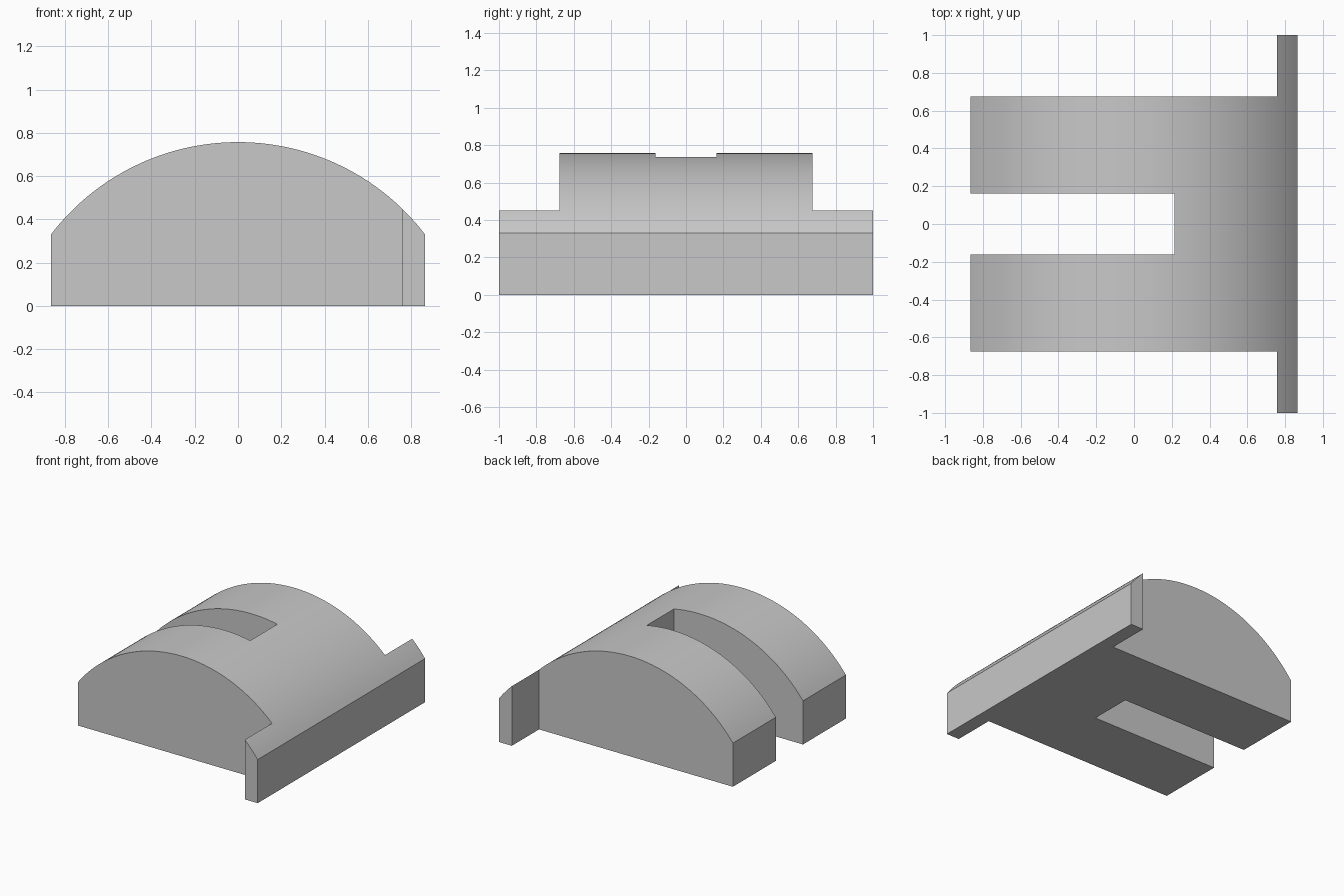
import bpy
import bmesh
from math import asin, sin, cos, radians
from mathutils import Vector

default = bpy.data.objects.get("Cube")
if default:
    bpy.data.objects.remove(default, do_unlink=True)

HALF_X, HALF_Y = 0.865, 1.0
TOP, RADIUS = 0.757, 1.089
ARC_STEPS = 64

grey = bpy.data.materials.new("plain grey")
grey.use_nodes = True
colour = (0.58, 0.58, 0.58, 1)
grey.diffuse_color = colour
grey.node_tree.nodes["Principled BSDF"].inputs["Base Color"].default_value = colour


def prism(name, outline, direction):
    """Extrude a closed outline of 3D points along a direction."""
    bm = bmesh.new()
    face = bm.faces.new([bm.verts.new(p) for p in outline])
    result = bmesh.ops.extrude_face_region(bm, geom=[face])
    moved = [g for g in result["geom"] if isinstance(g, bmesh.types.BMVert)]
    bmesh.ops.translate(bm, verts=moved, vec=Vector(direction))
    bmesh.ops.recalc_face_normals(bm, faces=bm.faces)
    mesh = bpy.data.meshes.new(name)
    bm.to_mesh(mesh)
    bm.free()
    mesh.materials.append(grey)
    obj = bpy.data.objects.new(name, mesh)
    bpy.context.collection.objects.link(obj)
    return obj


# Arched block: flat base, short upright ends, circular top
sweep = asin(HALF_X / RADIUS)
angles = [sweep * (1 - 2 * i / ARC_STEPS) for i in range(ARC_STEPS + 1)]
arch = [(RADIUS * sin(a), -HALF_Y, TOP - RADIUS + RADIUS * cos(a)) for a in angles]
arch += [(-HALF_X, -HALF_Y, 0), (HALF_X, -HALF_Y, 0)]
body = prism("arched_body", arch, (0, 2 * HALF_Y, 0))

# Plan shape: wide flange on the left, two arms with a slot between them
FLANGE_X, ARM_Y, SLOT_X, SLOT_Y = 0.757, 0.675, 0.215, 0.162
FAR = HALF_X + 0.1
half = [(FAR, HALF_Y + 0.1), (FLANGE_X, HALF_Y + 0.1), (FLANGE_X, ARM_Y),
        (-FAR, ARM_Y), (-FAR, SLOT_Y), (SLOT_X, SLOT_Y)]
plan = half + [(x, -y) for x, y in reversed(half)]
cutter = prism("plan_cutter", [(x, y, -0.2) for x, y in plan], (0, 0, 1.4))

# Keep only the part of the arch inside the plan shape
cut = body.modifiers.new("plan", "BOOLEAN")
cut.operation = "INTERSECT"
cut.solver = "EXACT"
cut.object = cutter
bpy.ops.object.select_all(action="DESELECT")
body.select_set(True)
bpy.context.view_layer.objects.active = body
bpy.ops.object.modifier_apply(modifier=cut.name)
bpy.data.objects.remove(cutter, do_unlink=True)

# Smooth arch, crisp edges
bpy.ops.object.shade_smooth_by_angle(angle=radians(20))
